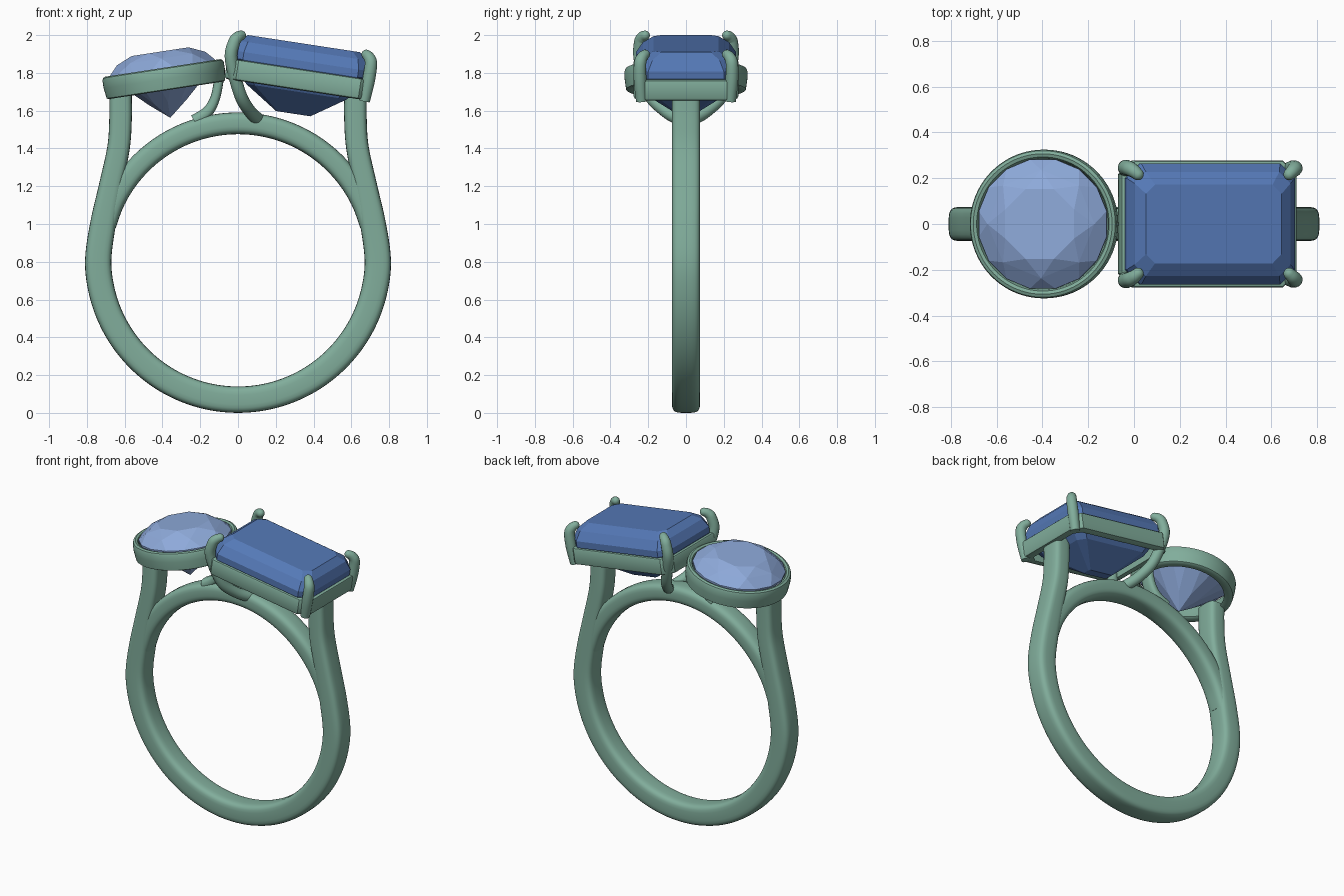
import bpy, bmesh
from math import sin, cos, pi, radians, copysign
from mathutils import Vector, Matrix

if "Cube" in bpy.data.objects:
    bpy.data.objects.remove(bpy.data.objects["Cube"])


def material(name, col):
    m = bpy.data.materials.new(name)
    m.diffuse_color = (*col, 1)
    m.use_nodes = True
    m.node_tree.nodes["Principled BSDF"].inputs["Base Color"].default_value = m.diffuse_color
    return m


METAL = material("green_metal", (0.22, 0.42, 0.33))
PALE = material("pale_blue_gem", (0.27, 0.40, 0.70))
DEEP = material("deep_blue_gem", (0.09, 0.19, 0.47))


def finish(name, bm, mat, smooth=True):
    bmesh.ops.recalc_face_normals(bm, faces=bm.faces)
    me = bpy.data.meshes.new(name)
    bm.to_mesh(me)
    bm.free()
    me.materials.append(mat)
    ob = bpy.data.objects.new(name, me)
    bpy.context.collection.objects.link(ob)
    if smooth:
        bpy.ops.object.select_all(action='DESELECT')
        ob.select_set(True)
        bpy.context.view_layer.objects.active = ob
        bpy.ops.object.shade_smooth_by_angle(angle=radians(35))
    return ob


def loft(name, rows, mat, closed=False):
    """Skin closed loops; join last to first, or cap both ends."""
    bm = bmesh.new()
    vs = [[bm.verts.new(p) for p in r] for r in rows]
    n = len(vs[0])
    for i in range(len(vs) if closed else len(vs) - 1):
        a, b = vs[i], vs[(i + 1) % len(vs)]
        for j in range(n):
            bm.faces.new((a[j], a[(j + 1) % n], b[(j + 1) % n], b[j]))
    if not closed:
        bm.faces.new(vs[0])
        bm.faces.new(vs[-1])
    return finish(name, bm, mat)


def spline(pts, steps=6):
    """Catmull-Rom through control tuples of any size."""
    out = []
    q = [pts[0]] + list(pts) + [pts[-1]]
    for i in range(1, len(q) - 2):
        for s in range(steps):
            t = s / steps
            out.append([0.5 * (2 * b + (c - a) * t + (2 * a - 5 * b + 4 * c - d) * t * t
                               + (3 * b - a - 3 * c + d) * t ** 3)
                        for a, b, c, d in zip(*q[i - 1:i + 3])])
    return out + [list(pts[-1])]


def sweep(name, ctrl, power=1.0, sides=16, dome=False):
    """Sweep a superellipse; control = x, y, z, half thickness, half depth."""
    P = spline(ctrl)
    rows = []

    def ring(c, T, a, b):
        N = T.cross(Vector((0, 1, 0))).normalized()
        B = N.cross(T).normalized()
        r = []
        for k in range(sides):
            t = 2 * pi * (k + 0.5) / sides
            r.append(c + N * a * copysign(abs(cos(t)) ** power, cos(t))
                     + B * b * copysign(abs(sin(t)) ** power, sin(t)))
        rows.append(r)
    for i, p in enumerate(P):
        T = (Vector(P[min(i + 1, len(P) - 1)][:3]) - Vector(P[max(i - 1, 0)][:3])).normalized()
        ring(Vector(p[:3]), T, p[3], p[4])
    if dome:
        for k in range(1, 5):
            t = k * pi / 2 / 4.4
            ring(Vector(p[:3]) + T * p[3] * sin(t), T, p[3] * cos(t), p[4] * cos(t))
    return loft(name, rows, METAL)


def hull(name, pts, mat, mtx):
    bm = bmesh.new()
    for p in pts:
        bm.verts.new(mtx @ Vector(p))
    bmesh.ops.convex_hull(bm, input=bm.verts)
    bmesh.ops.dissolve_limit(bm, angle_limit=radians(1), verts=bm.verts, edges=bm.edges)
    return finish(name, bm, mat, False)


# Shank: lower circle rising into two shoulders
D = 0.075
arm = [(.622, 1.69, .06), (.622, 1.55, .06), (.633, 1.4, .06), (.675, 1.2, .062), (.715, 1.0, .068)]
path = [(x, 0, z, a, D) for x, z, a in arm]
path += [(.74 * cos(radians(t)), 0, .81 + .74 * sin(radians(t)), .07, D) for t in range(0, -181, -12)]
path += [(-x, 0, z, a, D) for x, z, a in arm[::-1]]
sweep("shank", path, 0.5, 24)

# Bridge arc closing the finger hole
sweep("bridge", [(.728 * cos(radians(t)), 0, .805 + .728 * sin(radians(t)), .058, .07)
                 for t in range(15, 166, 10)], 0.6, 24)

# Tilted stone seats
MR = Matrix.Translation((-.39, 0, 1.767)) @ Matrix.Rotation(radians(-8.7), 4, 'Y')
ME = Matrix.Translation((.32, 0, 1.765)) @ Matrix.Rotation(radians(8.7), 4, 'Y')


def polar(r, z, n, off=0):
    return [(r * cos(2 * pi * (k + off) / n), r * sin(2 * pi * (k + off) / n), z) for k in range(n)]


# Round bezel
prof = [(.308, -.06), (.317, -.055), (.325, 0), (.325, .04), (.32, .054), (.307, .06), (.293, .055),
        (.286, .04), (.28, 0), (.262, -.055), (.27, -.06)]
loft("round_bezel", [[MR @ Vector(p) for p in polar(r, z, 80)] for r, z in prof], METAL, True)

# Round brilliant gem
pts = (polar(.165, .147, 8, .5) + polar(.237, .11, 8) + polar(.288, .06, 16, .5)
       + polar(.288, .045, 16, .5) + polar(.1, -.125, 8) + [(0, 0, -.207)])
hull("round_gem", pts, PALE, MR)


def octagon(x, y, c, z):
    q = [(x, y - c), (x - c, y)]
    return [(px, py, z) for px, py in
            q + [(-a, b) for a, b in q[::-1]] + [(-a, -b) for a, b in q] + [(a, -b) for a, b in q[::-1]]]


# Rectangular seat frame
prof = [(.015, -.055), (.004, -.05), (0, -.04), (0, .045), (.004, .052), (.012, .055),
        (.035, .055), (.05, -.055)]
loft("rectangular_frame", [[ME @ Vector(p) for p in octagon(.388 - i, .277 - i, .06 - .4 * i, z)]
                           for i, z in prof], METAL, True)

# Step-cut rectangular gem
pts = []
for x, y, c, z in [(.30, .172, .04, .192), (.345, .228, .05, .155), (.372, .265, .065, .1),
                   (.372, .265, .065, .06), (.27, .185, .045, -.065), (.092, .03, .01, -.183)]:
    pts += octagon(x, y, c, z)
hull("rectangular_gem", pts, DEEP, ME)

# Claws on the four corners; the inner pair run down to the bridge
for s, side in ((1, "back"), (-1, "front")):
    for e, end in ((1, "outer"), (-1, "inner")):
        loc = [(.362, .235, -.06, .03), (.368, .243, .05, .034), (.367, .243, .14, .033),
               (.352, .232, .172, .03), (.335, .217, .185, .026)]
        c = [(*(ME @ Vector((e * x, s * y, z))), r, r) for x, y, z, r in loc]
        if e < 0:
            c = [(.105, s * .035, 1.555, .035, .035), (.06, s * .11, 1.60, .034, .034),
                 (.01, s * .195, 1.69, .034, .034)] + c[1:]
        sweep(f"{side}_{end}_claw", c, 1, 16, True)

# Curved strut from bridge to round bezel
sweep("bezel_strut", [(-.23, 0, 1.545, .035, .06), (-.16, 0, 1.595, .03, .05),
                      (-.12, 0, 1.67, .026, .045), (-.1, 0, 1.77, .026, .045)], 0.7, 16)
